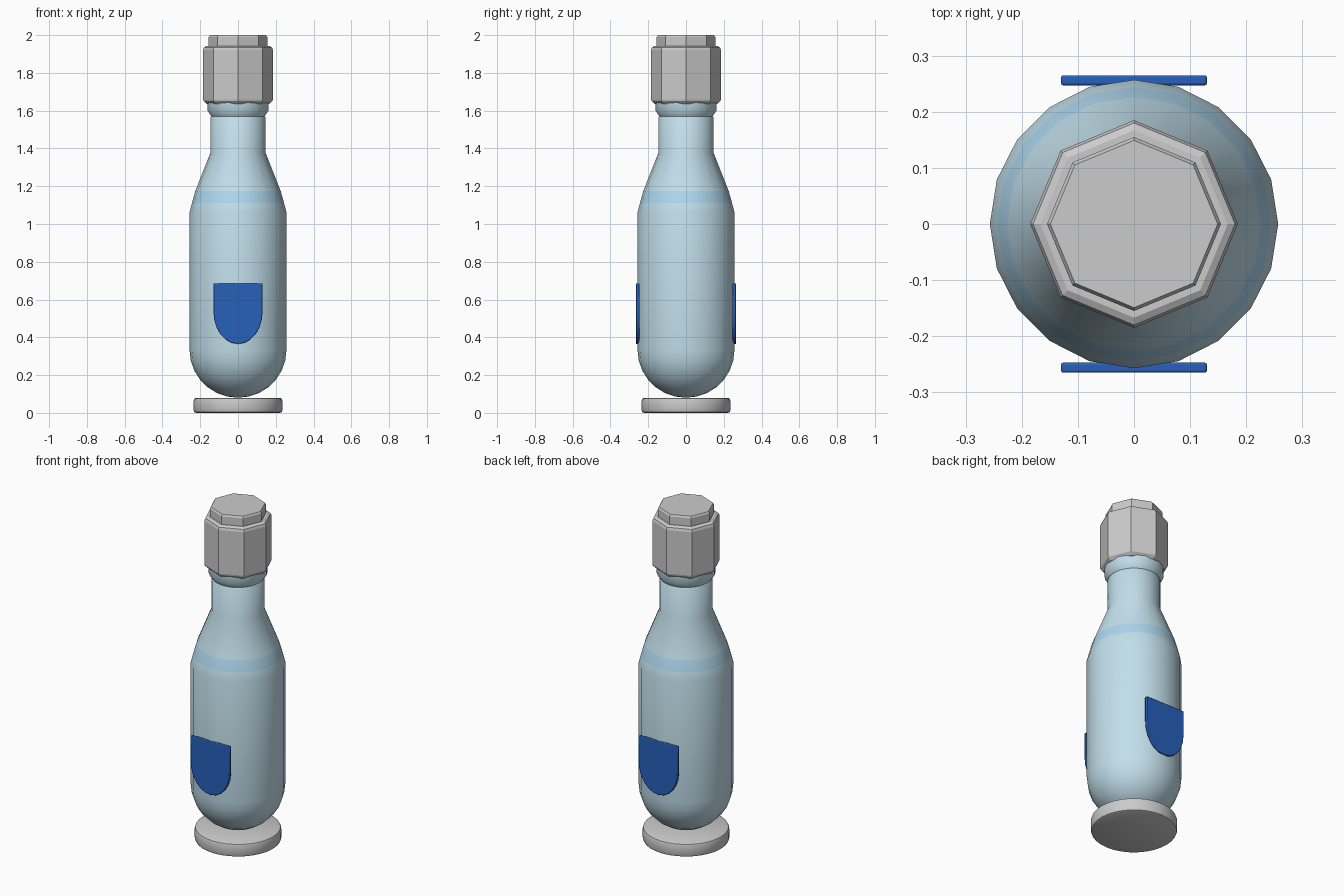
import bpy, bmesh, math

if "Cube" in bpy.data.objects:
    bpy.data.objects.remove(bpy.data.objects["Cube"])


def material(name, color):
    m = bpy.data.materials.new(name)
    m.diffuse_color = (*color, 1)
    m.use_nodes = True
    m.node_tree.nodes["Principled BSDF"].inputs["Base Color"].default_value = m.diffuse_color
    return m


glass_mat = material("pale_glass", (0.54, 0.74, 0.83))
band_mat = material("liquid_blue", (0.42, 0.68, 0.86))
label_mat = material("label_blue", (0.02, 0.12, 0.50))


def finish(name, bm, mats=(), angle=None):
    bmesh.ops.recalc_face_normals(bm, faces=bm.faces)
    me = bpy.data.meshes.new(name)
    bm.to_mesh(me)
    bm.free()
    ob = bpy.data.objects.new(name, me)
    bpy.context.collection.objects.link(ob)
    for m in mats:
        me.materials.append(m)
    if angle:
        bpy.ops.object.select_all(action='DESELECT')
        ob.select_set(True)
        bpy.context.view_layer.objects.active = ob
        bpy.ops.object.shade_smooth_by_angle(angle=math.radians(angle))
    return ob


def lathe(name, profile, sides, mats=(), angle=None, band=None):
    """Revolve (radius, z) points; radius 0 becomes a pole, open ends are capped."""
    bm = bmesh.new()
    rings = []
    for r, z in profile:
        n = 1 if r == 0 else sides
        rings.append([bm.verts.new((r * math.cos(math.tau * i / sides),
                                    r * math.sin(math.tau * i / sides), z)) for i in range(n)])
    for k, (a, b) in enumerate(zip(rings, rings[1:])):
        for i in range(sides):
            j = (i + 1) % sides
            if len(a) == 1:
                f = bm.faces.new((a[0], b[j], b[i]))
            else:
                f = bm.faces.new((a[i], a[j], b[j], b[i]))
            f.material_index = int(k == band)
    for ring in (rings[0], rings[-1]):
        if len(ring) > 1:
            bm.faces.new(ring)
    return finish(name, bm, mats, angle)


# Bottle: rounded bottom, straight body, sloped shoulder, neck and lip
body = [(0, 0.08)]
for i in range(1, 8):
    t = math.pi / 2 * i / 7
    body.append((0.257 * math.sin(t), 0.335 - 0.255 * math.cos(t)))
body += [(0.257, 1.06), (0.244, 1.11), (0.226, 1.175), (0.145, 1.38), (0.145, 1.565),
         (0.141, 1.57), (0.161, 1.60), (0.161, 1.65)]
lathe("bottle", body, 20, (glass_mat, band_mat), 40, band=len(body) - 7)

# Round foot
lathe("base", [(0.222, 0), (0.231, 0.004), (0.235, 0.014), (0.235, 0.064),
               (0.231, 0.076), (0.222, 0.08)], 32, (), 40)

# Eight-sided cap and its top plate
lathe("cap", [(0.165, 1.635), (0.183, 1.652), (0.185, 1.66), (0.185, 1.92),
              (0.180, 1.935), (0.167, 1.942)], 8)
lathe("cap_top", [(0.155, 1.935), (0.155, 1.99), (0.149, 2.0)], 8)

# Shield labels, front and back
outline = [(-0.13, 0.685), (-0.13, 0.535)]
for i in range(1, 12):
    t = math.pi * (1 + i / 12)
    outline.append((0.13 * math.cos(t), 0.535 + 0.17 * math.sin(t)))
outline += [(0.13, 0.535), (0.13, 0.685)]
for side, name in ((-1, "front_label"), (1, "back_label")):
    bm = bmesh.new()
    face = bm.faces.new([bm.verts.new((x, side * 0.247, z)) for x, z in outline])
    ext = bmesh.ops.extrude_face_region(bm, geom=[face])
    verts = [g for g in ext["geom"] if isinstance(g, bmesh.types.BMVert)]
    bmesh.ops.translate(bm, verts=verts, vec=(0, side * 0.018, 0))
    label = finish(name, bm, (label_mat,), 30)
    bev = label.modifiers.new("soft_edge", 'BEVEL')
    bev.width = 0.004
    bev.segments = 2
